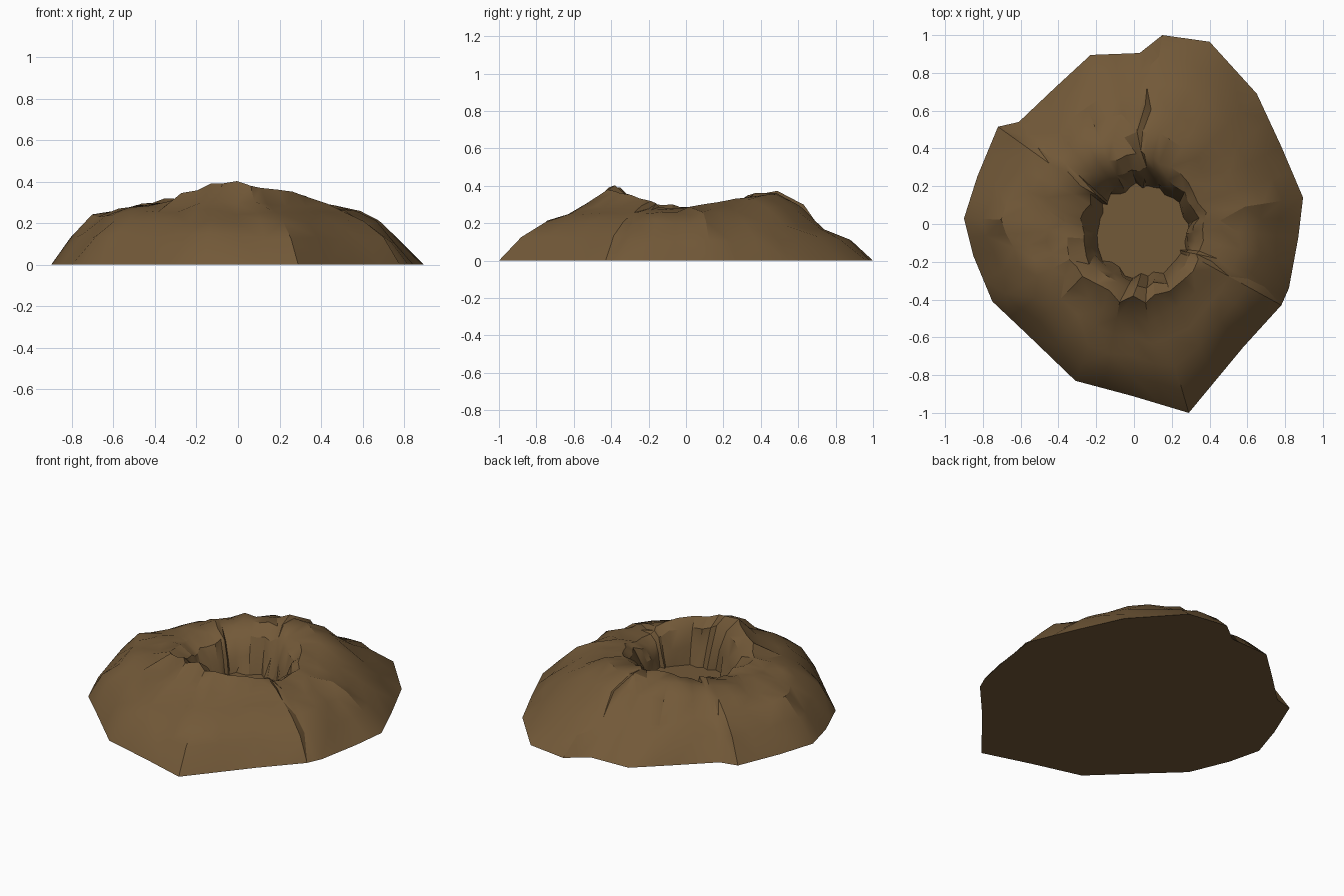
import bpy, bmesh, math, random
from mathutils import Vector

if "Cube" in bpy.data.objects:
    bpy.data.objects.remove(bpy.data.objects["Cube"])

random.seed(7)

# Irregular ground outline, counter-clockwise
OUTLINE = [(0.29, -1.0), (0.58, -0.65), (0.78, -0.43), (0.82, -0.34), (0.87, -0.07),
           (0.895, 0.14), (0.78, 0.41), (0.65, 0.69), (0.40, 0.965), (0.15, 1.0),
           (0.03, 0.905), (-0.23, 0.895), (-0.42, 0.72), (-0.61, 0.54), (-0.72, 0.515),
           (-0.83, 0.25), (-0.90, 0.03), (-0.85, -0.17), (-0.75, -0.41),
           (-0.57, -0.58), (-0.31, -0.83), (-0.01, -0.91)]

# Slope heights from crater rim down to the ground: right, back, left, front
SLOPES = [(0.285, 0.275, 0.25, 0.205, 0.115),
          (0.355, 0.36, 0.29, 0.165, 0.115),
          (0.285, 0.275, 0.265, 0.23, 0.14),
          (0.39, 0.295, 0.255, 0.21, 0.14)]
FLOOR_Z = 0.10


def slope_height(angle, ring):
    q = (angle / (math.pi / 2)) % 4
    i = int(q) % 4
    t = math.sin((q - int(q)) * math.pi / 2) ** 2
    return SLOPES[i][ring] * (1 - t) + SLOPES[(i + 1) % 4][ring] * t


def jitter(amount):
    return random.uniform(-amount, amount)


# Double the outline with edge midpoints
edge = []
for i, p in enumerate(OUTLINE):
    a, b = Vector(p), Vector(OUTLINE[(i + 1) % len(OUTLINE)])
    edge += [a, (a + b) / 2]

bm = bmesh.new()
columns = []
for p in edge:
    ang = math.atan2(p.y, p.x)
    d = Vector((math.cos(ang), math.sin(ang)))
    rim = d * (0.37 + 0.03 * max(0, -d.y) + jitter(0.025))
    floor = Vector((0.04, -0.04)) + d * (0.24 + jitter(0.015))
    # ground and outer slope, bottom to top
    col = [bm.verts.new((p.x, p.y, 0.0))]
    for ring in (4, 3, 2, 1, 0):
        u = ring / 5 + (jitter(0.03) if ring else 0)
        xy = rim.lerp(p, u)
        z = slope_height(ang, ring) + jitter(0.014)
        col.append(bm.verts.new((xy.x, xy.y, z)))
    # crater wall
    top = col[-1].co.z
    for t, h in ((0.5, 0.82), (0.8, 0.4), (1.0, 0.0)):
        xy = rim.lerp(floor, t) + d * jitter(0.012)
        z = FLOOR_Z + (top - FLOOR_Z) * h + (jitter(0.012) if h else 0)
        col.append(bm.verts.new((xy.x, xy.y, z)))
    columns.append(col)

# Skin between neighbouring columns, split into random triangles
n = len(columns)
for i in range(n):
    a, b = columns[i], columns[(i + 1) % n]
    for k in range(len(a) - 1):
        if random.random() < 0.5:
            bm.faces.new((a[k], b[k], b[k + 1]))
            bm.faces.new((a[k], b[k + 1], a[k + 1]))
        else:
            bm.faces.new((a[k], b[k], a[k + 1]))
            bm.faces.new((b[k], b[k + 1], a[k + 1]))

# Crater floor and flat underside
bm.faces.new([c[-1] for c in columns])
bm.faces.new([c[0] for c in reversed(columns)])
bmesh.ops.recalc_face_normals(bm, faces=bm.faces)

mesh = bpy.data.meshes.new("crater_mound")
bm.to_mesh(mesh)
bm.free()
mound = bpy.data.objects.new("crater_mound", mesh)
bpy.context.collection.objects.link(mound)

# Brown earth
earth = bpy.data.materials.new("earth")
earth.diffuse_color = (0.17, 0.10, 0.04, 1)
earth.use_nodes = True
earth.node_tree.nodes["Principled BSDF"].inputs["Base Color"].default_value = earth.diffuse_color
mesh.materials.append(earth)

bpy.context.view_layer.objects.active = mound
mound.select_set(True)
bpy.ops.object.shade_smooth_by_angle(angle=math.radians(30))
